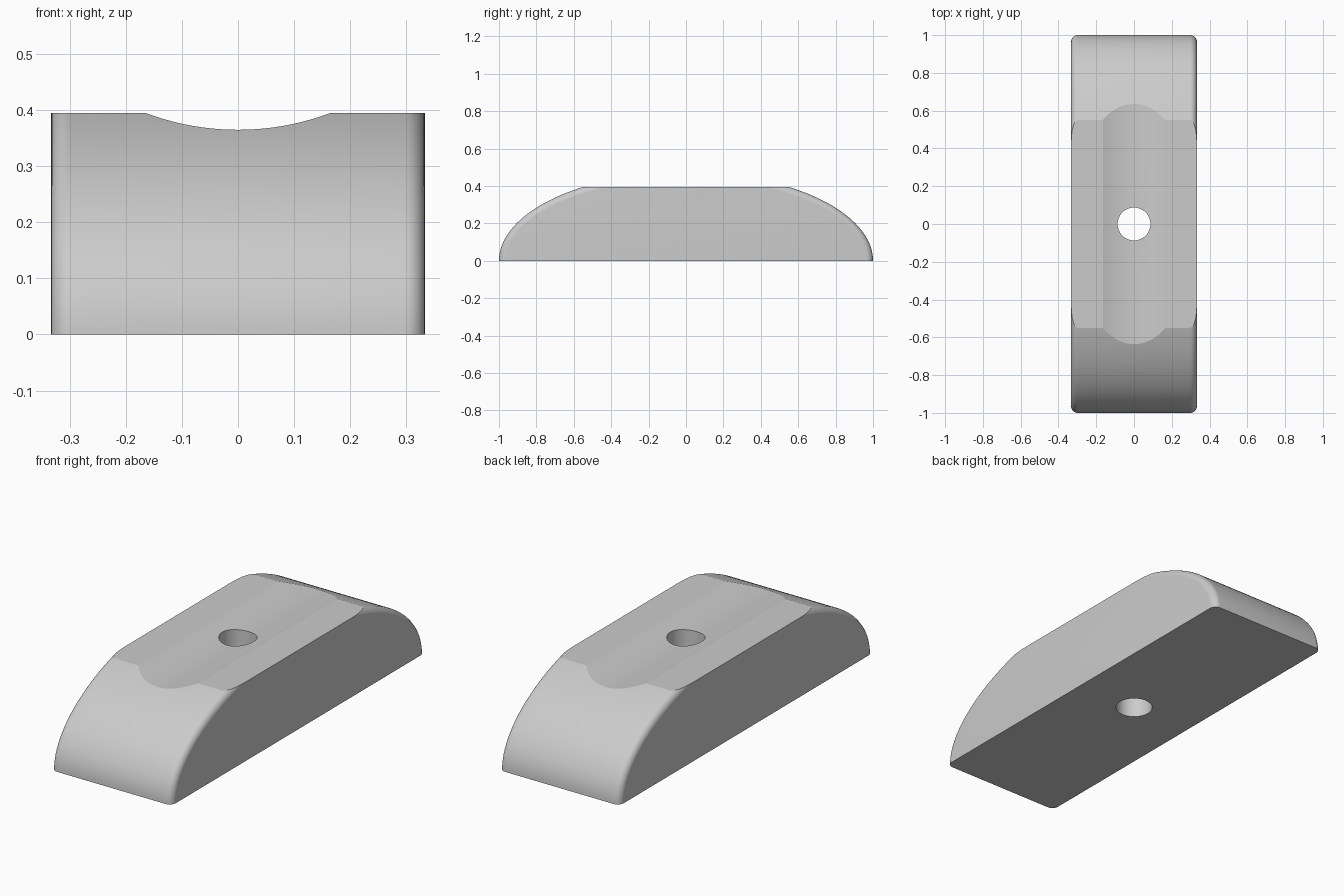
import bpy
import bmesh
import math

cube = bpy.data.objects.get("Cube")
if cube:
    bpy.data.objects.remove(cube, do_unlink=True)

HALF_W = 0.333        # half width
HALF_L = 1.0          # half length, long radius of the ellipse
RISE = 0.473          # short radius of the ellipse
TOP = 0.395           # height of the flat top
FILLET = 0.035        # rounding of the side edges
GROOVE_HALF, GROOVE_DEPTH = 0.165, 0.03
HOLE_R = 0.087

grey = bpy.data.materials.new("plain_grey")
grey.use_nodes = True
grey.diffuse_color = (0.6, 0.6, 0.6, 1)
grey.node_tree.nodes["Principled BSDF"].inputs["Base Color"].default_value = (0.6, 0.6, 0.6, 1)


def half_ellipse(bm, x, inset, steps=72):
    """Row of vertices along the arched outline, moved inward by inset."""
    row = []
    for i in range(steps + 1):
        t = math.pi * i / steps
        ny, nz = RISE * math.cos(t), HALF_L * math.sin(t)
        n = math.hypot(ny, nz)
        row.append(bm.verts.new((x,
                                 HALF_L * math.cos(t) - inset * ny / n,
                                 RISE * math.sin(t) - inset * nz / n)))
    return row


# Arched block with rounded side edges
bm = bmesh.new()
angles = [math.pi / 2 * i / 10 for i in range(11)]
right_half = [(HALF_W - FILLET + FILLET * math.sin(a), FILLET * (1 - math.cos(a))) for a in angles]
sections = [(-x, d) for x, d in reversed(right_half)] + right_half
rows = [half_ellipse(bm, x, d) for x, d in sections]
for a, b in zip(rows, rows[1:]):
    for i in range(len(a) - 1):
        bm.faces.new((a[i], a[i + 1], b[i + 1], b[i]))
bm.faces.new(rows[0])
bm.faces.new(rows[-1])
bm.faces.new([r[0] for r in rows] + [r[-1] for r in reversed(rows)])

# Flat top
cut = bmesh.ops.bisect_plane(bm, geom=bm.verts[:] + bm.edges[:] + bm.faces[:],
                             plane_co=(0, 0, TOP), plane_no=(0, 0, 1), clear_outer=True)
rim = [e for e in cut["geom_cut"] if isinstance(e, bmesh.types.BMEdge)]
bmesh.ops.holes_fill(bm, edges=rim, sides=0)
bmesh.ops.recalc_face_normals(bm, faces=bm.faces[:])
mesh = bpy.data.meshes.new("arched_block")
bm.to_mesh(mesh)
bm.free()
mesh.materials.append(grey)
block = bpy.data.objects.new("arched_block", mesh)
bpy.context.collection.objects.link(block)


def carve(name, radius, depth, sides, location, rotation=(0, 0, 0)):
    """Subtract a cylinder from the block."""
    bpy.ops.mesh.primitive_cylinder_add(vertices=sides, radius=radius, depth=depth,
                                        location=location, rotation=rotation)
    cutter = bpy.context.object
    cutter.name = name
    cutter.hide_render = True
    cutter.data.materials.append(grey)
    bpy.ops.object.select_all(action="DESELECT")
    bpy.context.view_layer.objects.active = block
    block.select_set(True)
    mod = block.modifiers.new(name, "BOOLEAN")
    mod.operation = "DIFFERENCE"
    mod.solver = "EXACT"
    mod.object = cutter
    bpy.ops.object.modifier_apply(modifier=mod.name)
    bpy.data.objects.remove(cutter, do_unlink=True)


# Shallow lengthwise groove and the vertical through hole
groove_r = (GROOVE_HALF ** 2 + GROOVE_DEPTH ** 2) / (2 * GROOVE_DEPTH)
carve("groove_cutter", groove_r, 3, 256, (0, 0, TOP - GROOVE_DEPTH + groove_r), (math.pi / 2, 0, 0))
carve("hole_cutter", HOLE_R, 2, 64, (0, 0, 0))

bpy.ops.object.shade_smooth_by_angle(angle=math.radians(12))
